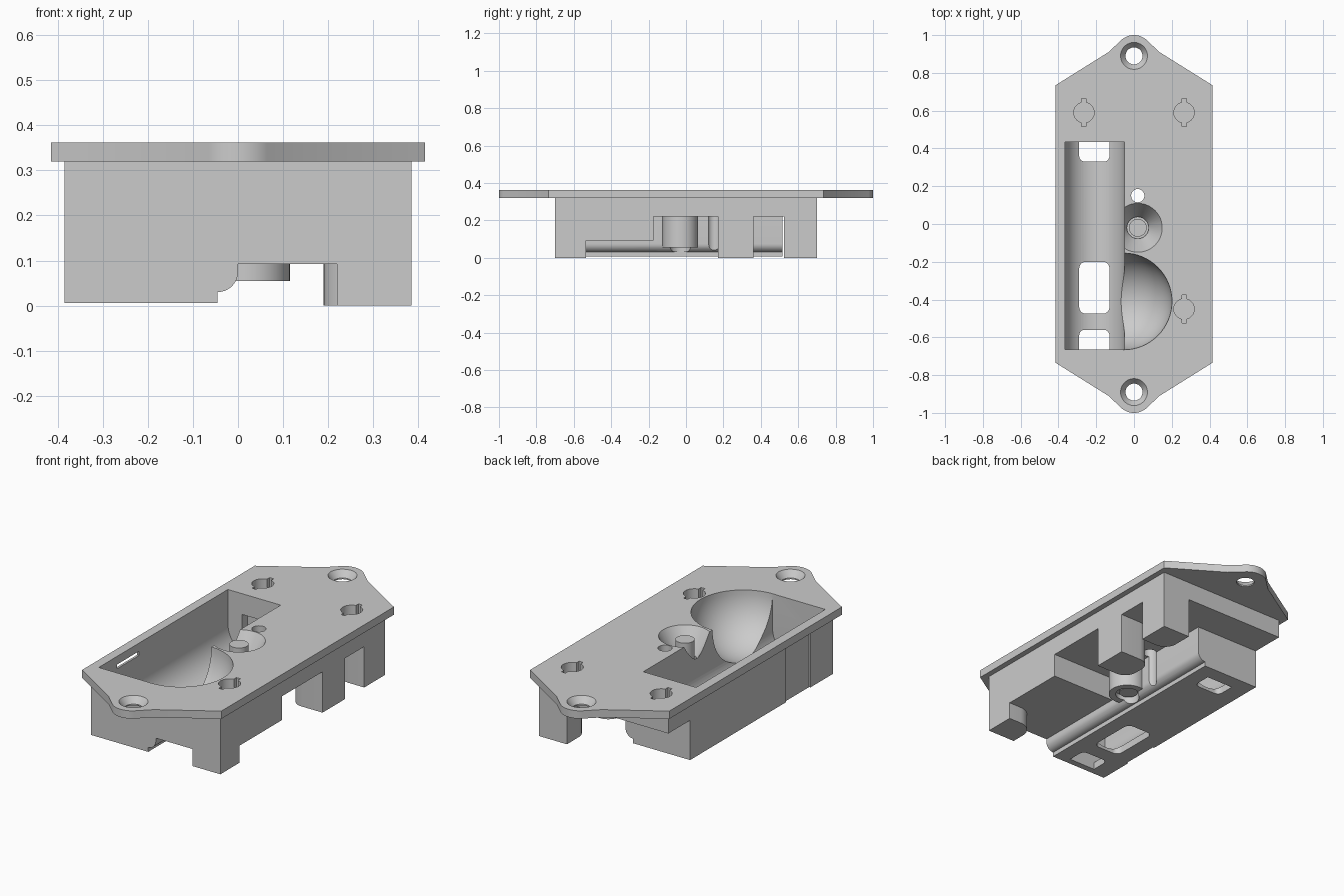
import bpy, bmesh, math
from mathutils import Vector

if "Cube" in bpy.data.objects:
    bpy.data.objects.remove(bpy.data.objects["Cube"], do_unlink=True)

grey = bpy.data.materials.new("plain_grey")
grey.use_nodes = True
grey.diffuse_color = (0.6, 0.6, 0.6, 1)
grey.node_tree.nodes["Principled BSDF"].inputs["Base Color"].default_value = (0.6, 0.6, 0.6, 1)

TOP, UNDER, OVER = 0.362, -0.1, 0.5


def make(name, bm):
    bmesh.ops.recalc_face_normals(bm, faces=bm.faces)
    mesh = bpy.data.meshes.new(name)
    bm.to_mesh(mesh)
    bm.free()
    mesh.materials.append(grey)
    ob = bpy.data.objects.new(name, mesh)
    bpy.context.collection.objects.link(ob)
    return ob


def prism(name, points, low, high, axis="z"):
    """Extrude a closed outline along z, or an x/z outline along y."""
    bm = bmesh.new()
    place = (lambda a, b: (a, b, low)) if axis == "z" else (lambda a, b: (a, low, b))
    face = bm.faces.new([bm.verts.new(place(a, b)) for a, b in points])
    new = bmesh.ops.extrude_face_region(bm, geom=[face])["geom"]
    step = Vector((0, 0, high - low)) if axis == "z" else Vector((0, high - low, 0))
    bmesh.ops.translate(bm, vec=step, verts=[v for v in new if isinstance(v, bmesh.types.BMVert)])
    return make(name, bm)


def box(name, x0, x1, y0, y1, z0, z1):
    return prism(name, [(x0, y0), (x1, y0), (x1, y1), (x0, y1)], z0, z1)


def arc(cx, cy, r, start, end, n=16):
    angles = [math.radians(start + (end - start) * i / n) for i in range(n + 1)]
    return [(cx + r * math.cos(a), cy + r * math.sin(a)) for a in angles]


def rounded(name, x0, x1, y0, y1, z0, z1, r, corners):
    """Box with chosen vertical corners rounded: 0 is +x+y, then counterclockwise."""
    spots = [(x1, y1, -1, -1), (x0, y1, 1, -1), (x0, y0, 1, 1), (x1, y0, -1, 1)]
    pts = []
    for i, (x, y, sx, sy) in enumerate(spots):
        pts += arc(x + sx * r, y + sy * r, r, i * 90, i * 90 + 90, 8) if i in corners else [(x, y)]
    return prism(name, pts, z0, z1)


def cone(name, x, y, z0, z1, r0, r1):
    bm = bmesh.new()
    bmesh.ops.create_cone(bm, cap_ends=True, segments=48, radius1=r0, radius2=r1, depth=z1 - z0)
    bmesh.ops.translate(bm, vec=(x, y, (z0 + z1) / 2), verts=bm.verts)
    return make(name, bm)


def combine(target, other, operation):
    mod = target.modifiers.new("join", "BOOLEAN")
    mod.operation, mod.solver, mod.object = operation, "EXACT", other
    bpy.context.view_layer.objects.active = target
    bpy.ops.object.modifier_apply(modifier=mod.name)
    bpy.data.objects.remove(other, do_unlink=True)


# Mounting plate with pointed, rounded ends
outline = []
for s in (1, -1):
    outline += [(s * 0.415, -s * 0.735), (s * 0.415, s * 0.735), (s * 0.135, s * 0.91)]
    outline += [(s * a, s * b) for a, b in arc(0, 0.9, 0.1, 50, 130, 12)]
    outline += [(-s * 0.135, s * 0.91)]
body = prism("lock_body", outline, 0.32, TOP)

# Solid masses below the plate
housing = [(-0.385, 0.33), (-0.385, 0.006), (-0.045, 0.006), (-0.045, 0.03)]
housing += arc(-0.045, 0.075, 0.045, -85, 0, 10) + [(0, 0.33)]
solids = [
    box("upper_block", -0.385, 0.385, -0.7, 0.7, 0.22, 0.34),
    box("front_block", -0.385, 0.385, -0.7, -0.175, 0.092, 0.33),
    prism("trough_housing", housing, -0.7, 0.515, "y"),
    rounded("front_leg", 0.22, 0.385, -0.7, -0.535, 0, 0.33, 0.09, [1]),
    rounded("middle_leg", 0.19, 0.385, 0.17, 0.36, 0, 0.33, 0.07, [1, 2]),
    rounded("back_leg", 0.22, 0.385, 0.525, 0.7, 0, 0.33, 0.07, [2]),
    cone("boss", 0.02, -0.03, 0.055, 0.33, 0.095, 0.095),
]
for part in solids:
    combine(body, part, "UNION")

# Long round-bottomed trough
trough = [(-0.05, OVER)] + [(-0.365, OVER)]
trough += arc(-0.2075, 0.18, 0.1575, 180, 360, 32)
cuts = [prism("trough", trough, -0.665, 0.435, "y")]

# Spherical finger bowl
bm = bmesh.new()
bmesh.ops.create_uvsphere(bm, u_segments=64, v_segments=32, radius=0.256)
bmesh.ops.translate(bm, vec=(-0.055, -0.41, TOP + 0.001), verts=bm.verts)
cuts.append(make("finger_bowl", bm))

# Windows in the trough floor, pocket in its end wall
cuts += [
    rounded("back_window", -0.29, -0.13, 0.33, 0.435, UNDER, 0.17, 0.03, [2, 3]),
    rounded("middle_window", -0.29, -0.13, -0.475, -0.2, UNDER, 0.17, 0.035, [0, 1, 2, 3]),
    rounded("front_window", -0.29, -0.13, -0.665, -0.56, UNDER, 0.17, 0.03, [0, 1]),
    box("end_pocket", -0.28, -0.14, 0.42, 0.48, 0.06, 0.25),
    box("side_recess", -0.45, -0.377, -0.51, -0.3, UNDER, 0.319),
    box("side_slit", -0.4, -0.35, -0.51, -0.32, 0.295, 0.318),
]

# Dish around the pin and the small hole beside it
cuts += [
    cone("dish", 0.02, -0.02, 0.24, TOP + 0.001, 0.058, 0.13),
    cone("pin_gap", 0.02, -0.02, 0.15, 0.25, 0.056, 0.056),
    cone("boss_bore", 0.02, -0.03, UNDER, 0.08, 0.06, 0.06),
    cone("small_hole", 0.02, 0.15, UNDER, OVER, 0.035, 0.035),
]

# Countersunk screw holes
for y in (-0.89, 0.89):
    cuts.append(cone("screw_hole", 0, y, UNDER, OVER, 0.045, 0.045))
    cuts.append(cone("countersink", 0, y, 0.327, TOP + 0.001, 0.045, 0.072))

# Blind keyed sockets
for x, y in ((-0.265, 0.59), (0.265, 0.59), (0.265, -0.45)):
    cuts.append(cone("socket", x, y, 0.25, OVER, 0.054, 0.054))
    cuts.append(box("socket_key", x - 0.012, x + 0.012, y - 0.075, y + 0.075, 0.25, OVER))

for cutter in cuts:
    combine(body, cutter, "DIFFERENCE")

# Centre pin
pin = cone("centre_pin", 0.02, -0.02, 0.06, 0.345, 0.047, 0.047)

for ob in (body, pin):
    bpy.ops.object.select_all(action="DESELECT")
    ob.select_set(True)
    bpy.context.view_layer.objects.active = ob
    bpy.ops.object.shade_smooth_by_angle(angle=math.radians(30))
